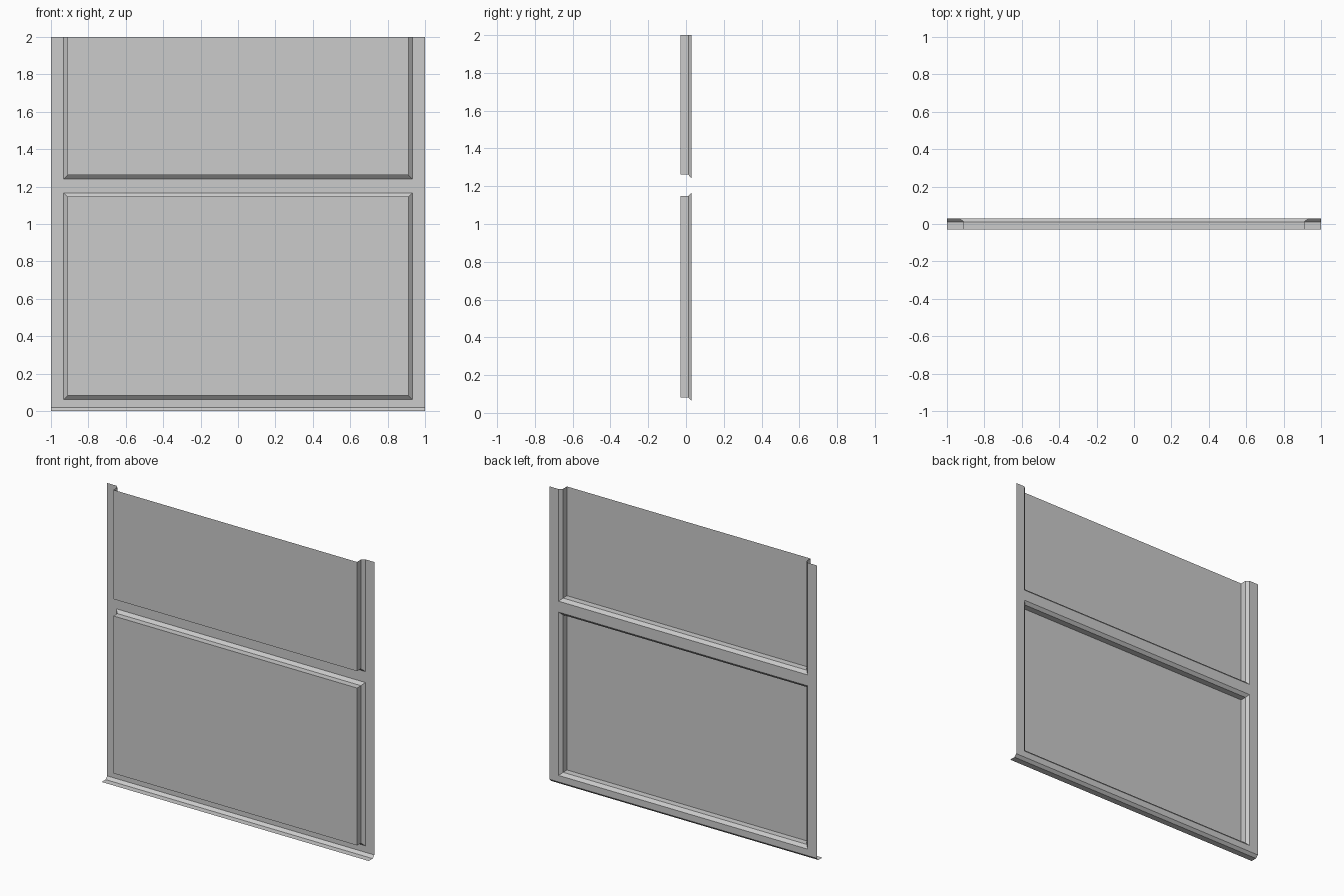
import bpy, bmesh

if "Cube" in bpy.data.objects:
    bpy.data.objects.remove(bpy.data.objects["Cube"])

BACK, BEND, FRONT = 0.03, 0.012, -0.03   # depth of frame, chamfer end, panel face
W, TOP, LIP = 1.0, 2.0, 0.018
OPEN_X, CHAMFER = 0.932, 0.02
LOWER = (0.062, 1.167)                   # z range of the lower opening
UPPER = (1.241, TOP)                     # upper opening runs out at the top


def finish(name, bm):
    bmesh.ops.remove_doubles(bm, verts=bm.verts, dist=1e-5)
    mesh = bpy.data.meshes.new(name)
    bm.to_mesh(mesh)
    bm.free()
    ob = bpy.data.objects.new(name, mesh)
    bpy.context.collection.objects.link(ob)
    return ob


def quad(bm, pts):
    bm.faces.new([bm.verts.new(p) for p in pts])


def raised_panel(name, z0, z1, open_top=False):
    """Pressed sheet panel: chamfer, straight wall, flat face."""
    def ring(y, inset):
        x, t = OPEN_X - inset, z1 if open_top else z1 - inset
        return [(x, y, t), (-x, y, t), (-x, y, z0 + inset), (x, y, z0 + inset)]

    bm = bmesh.new()
    rings = [ring(BACK, 0), ring(BEND, CHAMFER), ring(FRONT, CHAMFER)]
    for a, b in zip(rings, rings[1:]):
        for i in range(1 if open_top else 0, 4):   # side 0 is the top wall
            j = (i + 1) % 4
            quad(bm, [a[i], a[j], b[j], b[i]])
    quad(bm, rings[-1])
    return finish(name, bm)


# Flat frame sheet: grid of cells with the two openings left out
bm = bmesh.new()
xs = [-W, -OPEN_X, OPEN_X, W]
zs = [LIP, LOWER[0], LOWER[1], UPPER[0], TOP]
for i in range(3):
    for k in range(4):
        if i == 1 and k in (1, 3):
            continue
        quad(bm, [(xs[i], BACK, zs[k]), (xs[i + 1], BACK, zs[k]),
                  (xs[i + 1], BACK, zs[k + 1]), (xs[i], BACK, zs[k + 1])])
finish("frame", bm)

# Pressed panels
raised_panel("lower_panel", *LOWER)
raised_panel("upper_panel", *UPPER, open_top=True)

# Folded lip along the bottom edge
bm = bmesh.new()
profile = [(BACK, LIP), (BEND, 0.0), (FRONT, 0.0)]
for (y0, z0), (y1, z1) in zip(profile, profile[1:]):
    quad(bm, [(-W, y0, z0), (-W, y1, z1), (W, y1, z1), (W, y0, z0)])
finish("bottom_lip", bm)
